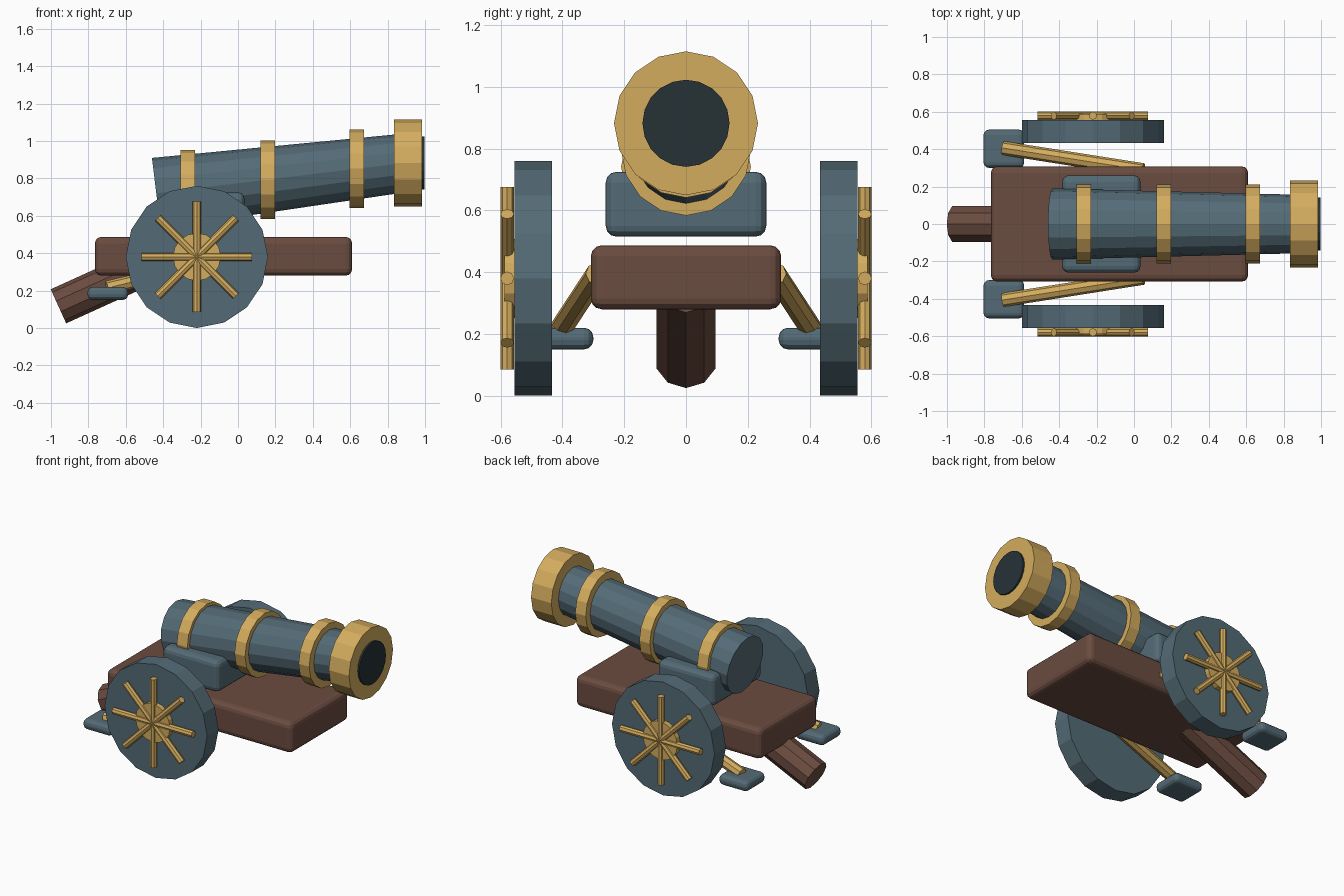
import bpy, math
from mathutils import Vector

if "Cube" in bpy.data.objects:
    bpy.data.objects.remove(bpy.data.objects["Cube"])


def srgb(r, g, b):
    lin = [((c / 255 + 0.055) / 1.055) ** 2.4 for c in (r, g, b)]
    return (*lin, 1.0)


def material(name, rgb):
    m = bpy.data.materials.new(name)
    m.diffuse_color = srgb(*rgb)
    m.use_nodes = True
    m.node_tree.nodes["Principled BSDF"].inputs["Base Color"].default_value = m.diffuse_color
    return m


SLATE = material("slate_metal", (84, 107, 118))
GOLD = material("brass", (212, 172, 94))
WOOD = material("brown_wood", (107, 76, 64))
DARK = material("dark_bore", (38, 50, 54))


def rod(name, a, b, r1, mat, sides=16, r2=None):
    """Straight or tapered prism from a to b, one vertex pointing up."""
    a, b = Vector(a), Vector(b)
    d = b - a
    bpy.ops.mesh.primitive_cone_add(vertices=sides, radius1=r1,
                                    radius2=r1 if r2 is None else r2,
                                    depth=d.length, location=(a + b) / 2)
    ob = bpy.context.object
    ob.name = name
    ob.rotation_euler = d.to_track_quat('Z', 'Y').to_euler()
    ob.data.materials.append(mat)
    return ob


def block(name, lo, hi, bevel, mat):
    """Rounded box between two corners."""
    lo, hi = Vector(lo), Vector(hi)
    bpy.ops.mesh.primitive_cube_add(size=1, location=(lo + hi) / 2)
    ob = bpy.context.object
    ob.name = name
    ob.scale = hi - lo
    bpy.ops.object.transform_apply(location=False, rotation=False, scale=True)
    mod = ob.modifiers.new("rounded_edges", 'BEVEL')
    mod.width = bevel
    mod.segments = 3
    ob.data.materials.append(mat)
    return ob


def axis_z(x):
    """Height of the barrel axis at x."""
    return 0.774 + 0.122 * x


# Carriage deck, saddle and trail
block("deck", (-0.765, -0.308, 0.28), (0.61, 0.308, 0.487), 0.035, WOOD)
block("saddle", (-0.385, -0.26, 0.515), (0.035, 0.26, 0.725), 0.035, SLATE)
rod("trail", (-0.96, 0, 0.116), (-0.42, 0, 0.361), 0.1, WOOD, 10)

# Barrel, tapering to the muzzle
rod("barrel", (-0.437, 0, axis_z(-0.437)), (0.9, 0, axis_z(0.9)),
    0.19, SLATE, 16, 0.156)

# Upright bands, muzzle ring and bore
for i, x in enumerate((-0.268, 0.16, 0.635)):
    rod(f"band_{i + 1}", (x - 0.039, 0, axis_z(x)), (x + 0.039, 0, axis_z(x)),
        0.21, GOLD)
rod("muzzle_ring", (0.835, 0, 0.882), (0.985, 0, 0.882), 0.233, GOLD)
rod("bore", (0.9, 0, 0.882), (0.997, 0, 0.882), 0.141, DARK, 20)

# Wheels, feet and braces on both sides
WX, WZ = -0.22, 0.38
for s, side in ((-1, "front"), (1, "back")):
    rod(f"{side}_wheel", (WX, s * 0.434, WZ), (WX, s * 0.555, WZ), 0.38, SLATE)
    rod(f"{side}_hub", (WX, s * 0.54, WZ), (WX, s * 0.588, WZ), 0.128, GOLD)
    for k in range(4):
        t = k * math.pi / 4
        dx, dz = 0.295 * math.cos(t), 0.295 * math.sin(t)
        rod(f"{side}_spoke_{k + 1}", (WX - dx, s * 0.579, WZ - dz),
            (WX + dx, s * 0.579, WZ + dz), 0.022, GOLD, 8)
    y0, y1 = sorted((s * 0.3, s * 0.505))
    block(f"{side}_foot", (-0.805, y0, 0.15), (-0.587, y1, 0.22), 0.03, SLATE)
    rod(f"{side}_brace", (-0.7, s * 0.406, 0.215), (0.05, s * 0.288, 0.395),
        0.037, GOLD, 8)
